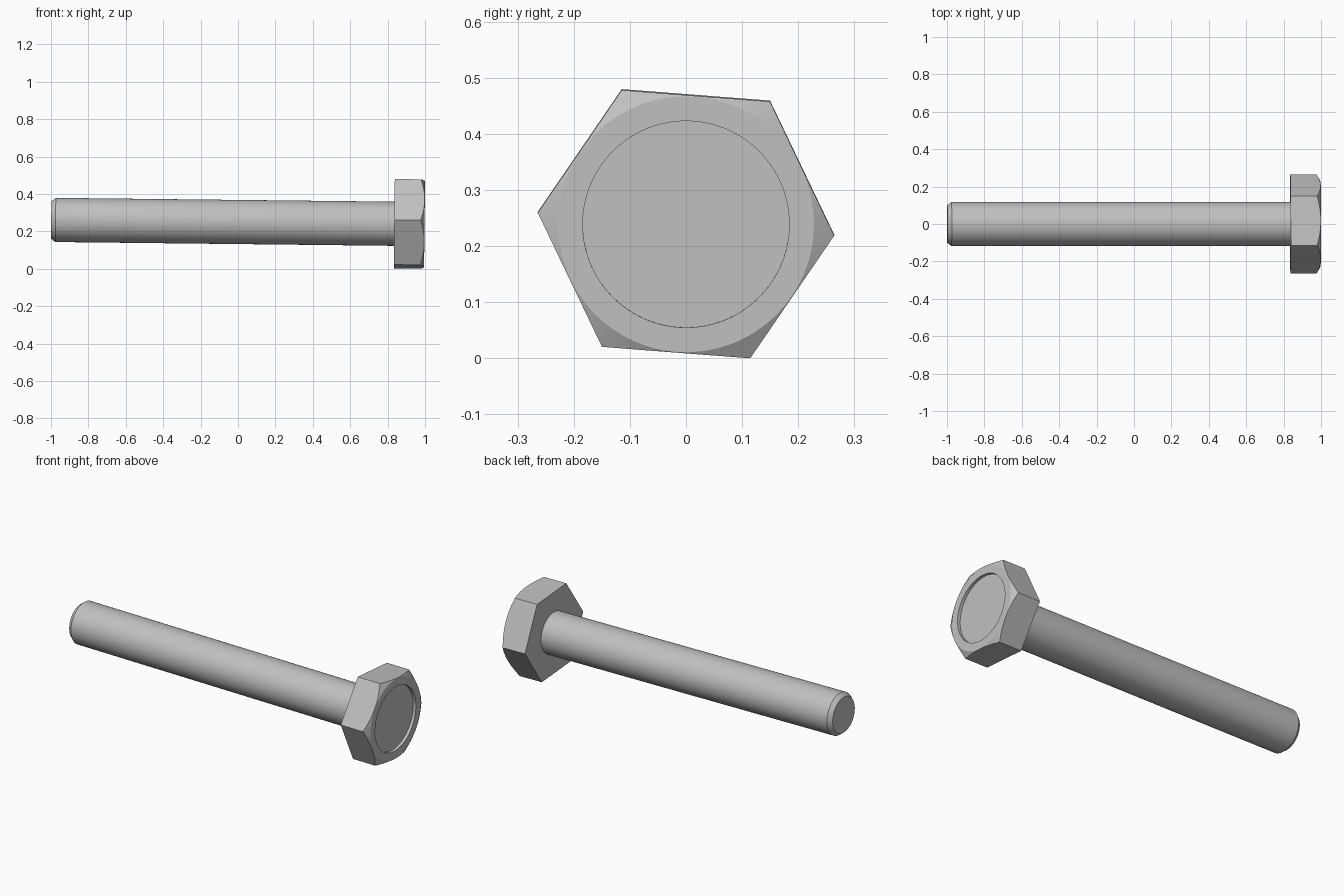
import bpy, bmesh
from math import cos, sin, tan, pi, radians
from mathutils import Matrix

cube = bpy.data.objects.get("Cube")
if cube:
    bpy.data.objects.remove(cube)

SEGMENTS = 96
APOTHEM = 0.2295           # half the width across the head's flats
CHAMFER_RADIUS = 0.228     # circle where the chamfer meets the face
HEX_TURN = radians(-4.4)
TILT = 0.0112

# One plain metal colour
steel = bpy.data.materials.new("grey steel")
steel.use_nodes = True
grey = (0.53, 0.53, 0.53, 1)
steel.diffuse_color = grey
steel.node_tree.nodes["Principled BSDF"].inputs["Base Color"].default_value = grey

# The bolt's axis is local x, with the origin at the middle of the head's face
place = Matrix.Translation((0.9975, 0, 0.239)) @ Matrix.Rotation(TILT, 4, 'Y')


def loft(name, rings):
    """Skin a row of rings; each ring maps an angle to (x, radius)."""
    bm = bmesh.new()
    loops = []
    for ring in rings:
        loop = []
        for i in range(SEGMENTS):
            a = 2 * pi * i / SEGMENTS
            x, r = ring(a)
            loop.append(bm.verts.new((x, r * cos(a + HEX_TURN), r * sin(a + HEX_TURN))))
        loops.append(loop)
    for one, two in zip(loops, loops[1:]):
        for i in range(SEGMENTS):
            j = (i + 1) % SEGMENTS
            bm.faces.new((one[i], one[j], two[j], two[i]))
    bm.faces.new(loops[0])
    bm.faces.new(loops[-1])
    bmesh.ops.recalc_face_normals(bm, faces=bm.faces)
    mesh = bpy.data.meshes.new(name)
    bm.to_mesh(mesh)
    bm.free()
    mesh.materials.append(steel)
    obj = bpy.data.objects.new(name, mesh)
    obj.matrix_world = place
    bpy.context.collection.objects.link(obj)
    bpy.ops.object.select_all(action='DESELECT')
    obj.select_set(True)
    bpy.context.view_layer.objects.active = obj
    bpy.ops.object.shade_smooth_by_angle(angle=radians(20))
    return obj


def circle(x, r):
    return lambda a: (x, r)


def hex_radius(a):
    return APOTHEM / cos(a % (pi / 3) - pi / 6)


def hexagon(x):
    return lambda a: (x, hex_radius(a))


def chamfer_edge(a):
    # Where the chamfer cone cuts the hexagon's sides
    r = hex_radius(a)
    return -(r - CHAMFER_RADIUS) * tan(radians(30)), r


# Hexagonal head with chamfered corners and a shallow round recess
loft("hex_head", [hexagon(-0.162), chamfer_edge, circle(0, CHAMFER_RADIUS),
                  circle(0, 0.184), circle(-0.017, 0.184)])

# Round shank with a chamfered tip
loft("shank", [circle(-0.15, 0.118), circle(-1.973, 0.118), circle(-1.9965, 0.1)])
